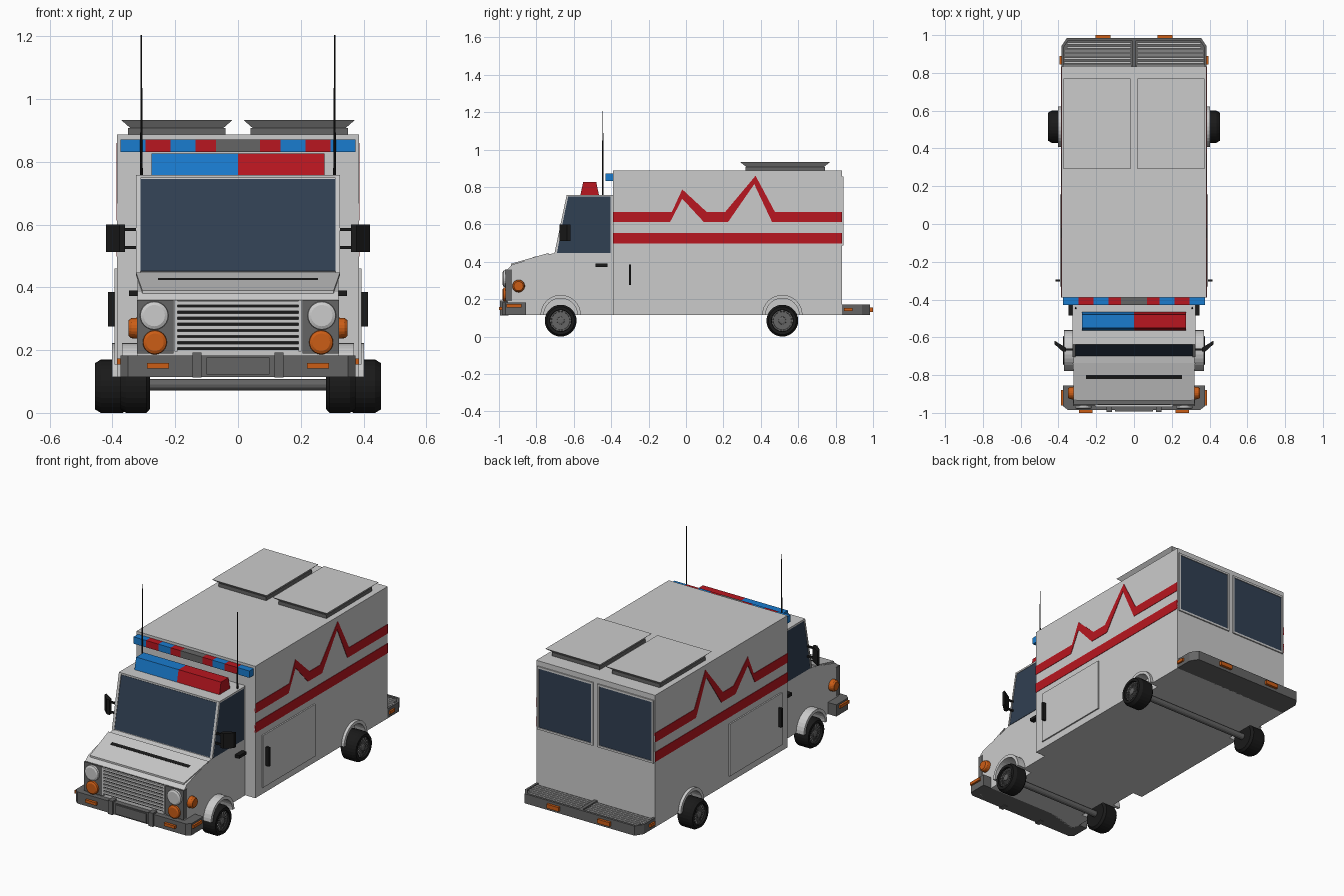
import bpy, bmesh
from math import sin, cos, pi

if "Cube" in bpy.data.objects:
    bpy.data.objects.remove(bpy.data.objects["Cube"])


def mat(name, r, g, b):
    m = bpy.data.materials.new(name)
    m.diffuse_color = (r, g, b, 1)
    m.use_nodes = True
    m.node_tree.nodes["Principled BSDF"].inputs["Base Color"].default_value = m.diffuse_color
    return m


RED = mat("red", .48, .008, .014)
BLUE = mat("blue", .01, .2, .62)
ORANGE = mat("orange", .6, .11, .008)
GLASS = mat("glass", .03, .05, .085)
BLACK = mat("black", .01, .01, .01)
DARK = mat("dark_grey", .13, .13, .13)


def loft(name, rings, m=None, mirror=False):
    """Closed skin through equal-sized rings of 3D points, capped at both ends."""
    bm = bmesh.new()
    vr = [[bm.verts.new(p) for p in r] for r in rings]
    n = len(rings[0])
    for a, b in zip(vr, vr[1:]):
        for i in range(n):
            j = (i + 1) % n
            bm.faces.new((a[i], a[j], b[j], b[i]))
    bm.faces.new(vr[0])
    bm.faces.new(vr[-1])
    bmesh.ops.recalc_face_normals(bm, faces=bm.faces)
    me = bpy.data.meshes.new(name)
    bm.to_mesh(me)
    bm.free()
    ob = bpy.data.objects.new(name, me)
    bpy.context.collection.objects.link(ob)
    if m:
        me.materials.append(m)
    if mirror:
        ob.modifiers.new("mirror", 'MIRROR').use_mirror_merge = False
    return ob


def prism(name, axis, pts, a, b, m=None, mirror=False):
    put = {'x': lambda p, t: (t, p[0], p[1]),
           'y': lambda p, t: (p[0], t, p[1]),
           'z': lambda p, t: (p[0], p[1], t)}[axis]
    return loft(name, [[put(p, t) for p in pts] for t in (a, b)], m, mirror)


def box(name, x0, x1, y0, y1, z0, z1, m=None, mirror=False):
    return prism(name, 'z', [(x0, y0), (x1, y0), (x1, y1), (x0, y1)], z0, z1, m, mirror)


def lathe(name, axis, c, prof, n=24, m=None, mirror=False):
    """Revolve (position, radius) pairs about a line along x, y or z through c."""
    rings = []
    for t, r in prof:
        ring = []
        for k in range(n):
            u, v = c[0] + r * cos(2 * pi * k / n), c[1] + r * sin(2 * pi * k / n)
            ring.append({'x': (t, u, v), 'y': (u, t, v), 'z': (u, v, t)}[axis])
        rings.append(ring)
    return loft(name, rings, m, mirror)


def arc(cy, cz, r, n=16):
    return [(cy + r * cos(pi * k / n), cz + r * sin(pi * k / n)) for k in range(n + 1)]


# main bodies
body = box("rear_body", -.385, .385, -.39, .835, .115, .887)
cab = prism("cab", 'x', [(-.39, .115), (-.39, .757), (-.63, .757), (-.697, .447), (-.735, .44),
                         (-.93, .385), (-.955, .36), (-.955, .115)], -.32, .32)

# wheels, axles, wheel wells and arches
for end, y, xi, xo, lip in (("front", -.67, .28, .375, .37), ("rear", .515, .355, .455, .402)):
    lathe(end + "_tyre", 'x', (y, .085),
          [(xi, .055), (xi, .072), (xi + .012, .085), (xo - .018, .085), (xo, .074), (xo, .058),
           (xo - .02, .056)], 28, BLACK, True)
    lathe(end + "_rim", 'x', (y, .085), [(xo - .022, .057), (xo - .014, .057), (xo - .014, .05),
                                         (xo - .018, .048)], 28, DARK, True)
    lathe(end + "_hub", 'x', (y, .085), [(xo - .02, .022), (xo - .006, .02), (xo - .003, .012)],
          14, DARK, True)
    for k in range(16):
        a = 2 * pi * k / 16
        d, s = (cos(a), sin(a)), (-sin(a) * .003, cos(a) * .003)
        pts = [(y + d[0] * r + w * s[0], .085 + d[1] * r + w * s[1])
               for r, w in ((.015, -1), (.055, -1), (.055, 1), (.015, 1))]
        prism(f"{end}_spoke", 'x', pts, xo - .02, xo - .01, DARK, True)
    lathe(end + "_axle", 'x', (y, .09), [(-xi - .01, .018), (xi + .01, .018)], 12, DARK)
    cutter = lathe("well_cutter", 'x', (y, .115), [(xi - .02, .09), (.6, .09)], 32, None, True)
    cutter.hide_render = True
    target = cab if end == "front" else body
    bo = target.modifiers.new("well", 'BOOLEAN')
    bo.operation, bo.object, bo.solver = 'DIFFERENCE', cutter, 'EXACT'
    bpy.context.view_layer.objects.active = target
    bpy.ops.object.modifier_apply(modifier="well")
    bpy.data.objects.remove(cutter)
    prism(end + "_arch", 'x', arc(y, .115, .108) + arc(y, .115, .09)[::-1], .30 if end == "front" else .37,
          lip, None, True)

# windows
prism("windscreen", 'x', [(-.631, .745), (-.636, .746), (-.7, .452), (-.695, .45)], -.31, .31, GLASS)
prism("screen_pillar", 'x', [(-.628, .757), (-.638, .757), (-.703, .447), (-.695, .447)], .31, .325, None, True)
box("cab_roof_lip", -.325, .325, -.638, -.4, .748, .758)
prism("side_window", 'x', [(-.632, .75), (-.405, .75), (-.405, .447), (-.69, .447)], .315, .3225, GLASS, True)
box("rear_window", .025, .365, .83, .838, .5, .845, GLASS, True)
for nm, x0, x1, z0, z1 in (("outer", .365, .377, .488, .857), ("inner", .013, .025, .488, .857),
                           ("top", .025, .365, .845, .857), ("bottom", .025, .365, .488, .5)):
    box("rear_window_frame_" + nm, x0, x1, .83, .842, z0, z1, None, True)

# bonnet panel and slot
loft("bonnet", [[(-.325, -.735, .438), (.325, -.735, .438), (.325, -.735, .447), (-.325, -.735, .447)],
                [(-.305, -.935, .378), (.305, -.935, .378), (.305, -.935, .39), (-.305, -.935, .39)]])
prism("bonnet_slot", 'x', [(-.80, .415), (-.80, .4295), (-.82, .424), (-.82, .41)], -.255, .255, BLACK)

# grille and lamps
box("grille_back", -.2, .2, -.958, -.95, .2, .358, BLACK)
for k in range(8):
    z = .208 + k * .0195
    box("grille_slat", -.195, .195, -.968, -.956, z, z + .012)
box("grille_side", .193, .203, -.968, -.95, .195, .36, None, True)
box("lamp_housing", .205, .322, -.964, -.93, .19, .36, DARK, True)
lathe("headlamp", 'y', (.267, .31), [(-.96, .046), (-.975, .044), (-.98, .034)], 24, None, True)
lathe("front_indicator", 'y', (.265, .225), [(-.96, .039), (-.975, .037), (-.98, .028)], 24, ORANGE, True)
lathe("side_indicator", 'x', (-.895, .27), [(.315, .034), (.34, .032), (.349, .025)], 20, ORANGE, True)

# front bumper
prism("front_bumper", 'z', [(-.375, -.855), (.375, -.855), (.375, -.965), (.35, -.985),
                            (-.35, -.985), (-.375, -.965)], .115, .183, DARK)
box("bumper_guard", .117, .145, -.995, -.95, .113, .193, DARK, True)
box("bumper_plate", -.1, .1, -.992, -.98, .123, .177, DARK)
box("front_marker", .22, .29, -1.0, -.98, .142, .159, ORANGE, True)
box("front_side_marker", .37, .386, -.96, -.88, .155, .173, ORANGE, True)

# rear step with tread slats
prism("rear_step", 'z', [(-.385, .83), (.385, .83), (.385, .94), (.355, .985),
                         (-.355, .985), (-.385, .94)], .115, .16, DARK)
prism("rear_step_rim", 'z', [(.385, .83), (.385, .94), (.355, .985), (0, .985), (0, .972),
                             (.348, .972), (.372, .936), (.372, .83)], .155, .171, DARK, True)
box("rear_step_divider", -.01, .01, .835, .975, .155, .171, DARK)
for k in range(6):
    y = .85 + k * .02
    box("step_slat", .015, .37 if k < 4 else .355, y, y + .011, .158, .168, None, True)
box("rear_marker", .125, .205, .98, 1.0, .132, .156, ORANGE, True)
box("rear_side_marker", .38, .395, .845, .89, .136, .154, ORANGE, True)

# side stripes with pulse line
box("lower_stripe", .38, .3875, -.39, .835, .498, .555, RED, True)
prism("pulse_stripe", 'x', [(-.39, .667), (-.075, .667), (-.02, .787), (.11, .667), (.21, .667),
                            (.372, .86), (.475, .667), (.835, .667), (.835, .613), (.46, .613),
                            (.365, .815), (.225, .613), (.095, .613), (-.02, .737), (-.085, .613),
                            (-.39, .613)], .38, .3875, RED, True)

# side locker door and handles
box("side_door", .38, .393, -.33, .155, .155, .46, None, True)
box("side_door_handle", .39, .415, -.305, -.293, .275, .385, BLACK, True)
box("cab_door_handle", .315, .348, -.485, -.42, .372, .39, BLACK, True)

# mirrors
prism("mirror", 'z', [(.36, -.675), (.378, -.675), (.42, -.637), (.42, -.618), (.36, -.655)], .512, .6, BLACK, True)
for z in (.522, .58):
    box("mirror_arm", .315, .37, -.67, -.66, z, z + .01, BLACK, True)

# roof hatches
for nm, hx, lo, hi, z0, z1 in (("base", .195, (.155, .212), (.155, .212), .885, .908),
                               ("lid", .195, (.145, .205), (.177, .24), .905, .933)):
    loft("hatch_" + nm, [[(hx + sx * w, .53 + sy * l, z) for sx, sy in ((-1, -1), (1, -1), (1, 1), (-1, 1))]
                         for (w, l), z in ((lo, z0), (hi, z1))], DARK if nm == "base" else None, True)

# light bars
edges = [(0, .07, DARK), (.07, .135, RED), (.135, .215, BLUE), (.215, .295, RED), (.295, .375, BLUE)]
for x0, x1, m in edges:
    box("light_bar_segment", x0, x1, -.43, -.385, .832, .872, m, True)
for nm, x0, x1, m in (("blue", -.275, 0, BLUE), ("red", 0, .275, RED)):
    prism(nm + "_beacon", 'x', [(-.565, .755), (-.465, .755), (-.48, .826), (-.55, .826)], x0, x1, m)

# antennas
lathe("antenna", 'z', (.308, -.445), [(.755, .005), (.80, .004), (1.205, .002)], 8, BLACK, True)
